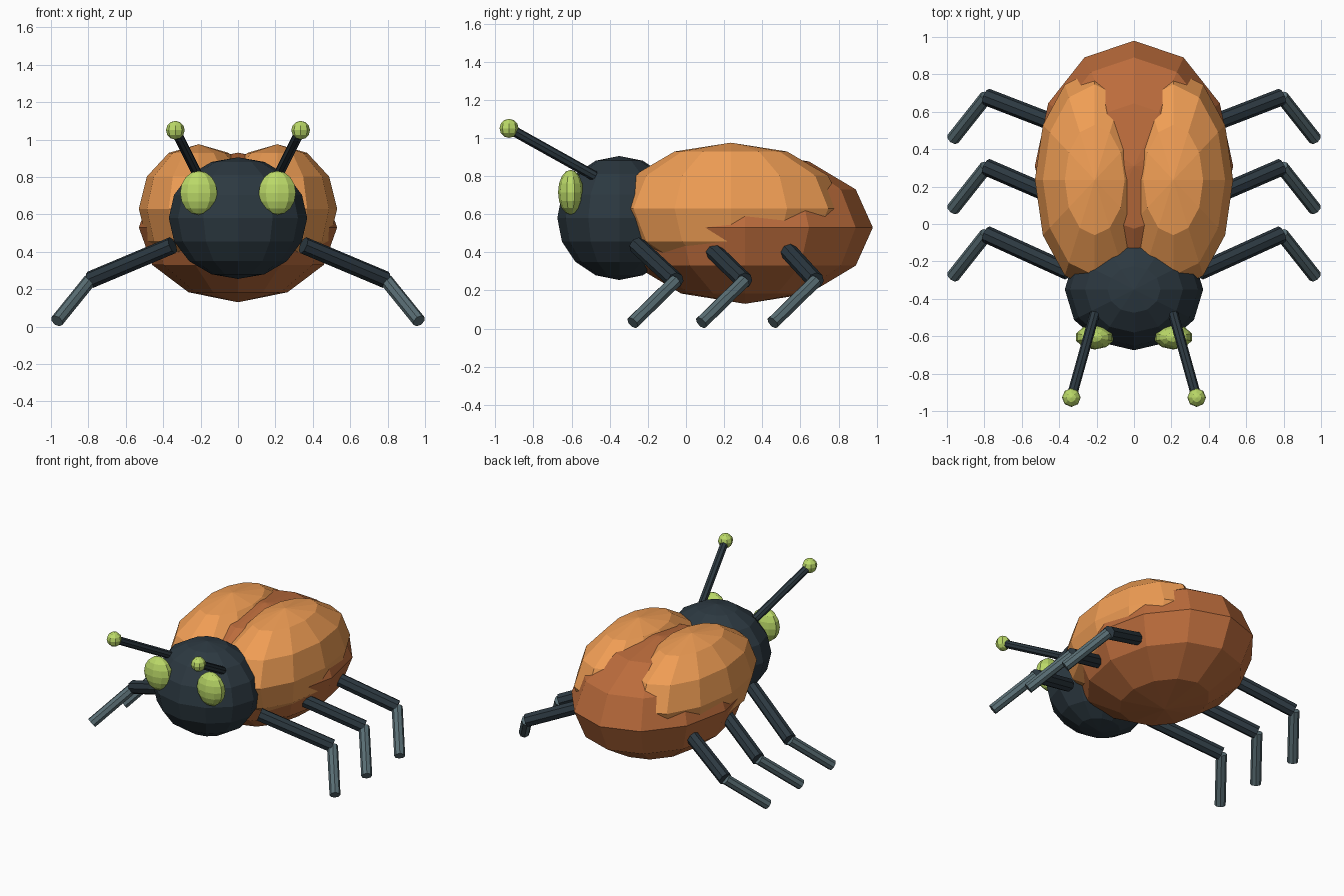
import bpy, bmesh
from mathutils import Vector, Matrix

if "Cube" in bpy.data.objects:
    bpy.data.objects.remove(bpy.data.objects["Cube"])


def material(name, rgb):
    m = bpy.data.materials.new(name)
    m.diffuse_color = (*rgb, 1)
    m.use_nodes = True
    m.node_tree.nodes["Principled BSDF"].inputs["Base Color"].default_value = m.diffuse_color
    return m


BROWN = material("brown shell", (0.50, 0.15, 0.045))
ORANGE = material("orange wing", (0.87, 0.34, 0.09))
DARK = material("dark slate", (0.025, 0.04, 0.052))
SLATE = material("light slate", (0.10, 0.155, 0.175))
LIME = material("lime", (0.50, 0.70, 0.14))


def finish(name, bm, mat):
    mesh = bpy.data.meshes.new(name)
    bm.to_mesh(mesh)
    bm.free()
    mesh.materials.append(mat)
    ob = bpy.data.objects.new(name, mesh)
    bpy.context.collection.objects.link(ob)
    return ob


def ellipsoid(name, centre, radii, segs, rings, mat):
    bm = bmesh.new()
    mtx = Matrix.Translation(centre) @ Matrix.Diagonal((*radii, 1))
    bmesh.ops.create_uvsphere(bm, u_segments=segs, v_segments=rings, radius=1, matrix=mtx)
    return finish(name, bm, mat)


def rod(name, a, b, r, mat, sides=8):
    a, b = Vector(a), Vector(b)
    bm = bmesh.new()
    mtx = Matrix.Translation((a + b) / 2) @ (b - a).to_track_quat('Z', 'Y').to_matrix().to_4x4()
    bmesh.ops.create_cone(bm, cap_ends=True, segments=sides, radius1=r, radius2=r,
                          depth=(b - a).length, matrix=mtx)
    return finish(name, bm, mat)


# Abdomen and head
ellipsoid("abdomen", (0, 0.31, 0.53), (0.53, 0.67, 0.40), 12, 6, BROWN)
ellipsoid("head", (0, -0.35, 0.58), (0.37, 0.325, 0.325), 12, 8, DARK)

for s, side in ((1, "left"), (-1, "right")):
    # Wing covers overlap the abdomen
    ellipsoid(f"{side}_wing_cover", (s * 0.21, 0.235, 0.63), (0.32, 0.59, 0.345), 12, 6, ORANGE)
    # Eyes and antennae
    ellipsoid(f"{side}_eye", (s * 0.21, -0.605, 0.715), (0.104, 0.066, 0.118), 10, 8, LIME)
    tip = (s * 0.335, -0.928, 1.05)
    rod(f"{side}_antenna", (s * 0.21, -0.48, 0.80), tip, 0.027, DARK)
    ellipsoid(f"{side}_antenna_tip", tip, (0.05, 0.05, 0.05), 8, 6, LIME)
    # Jointed legs
    for part, y, dy in (("front", -0.055, 0.20), ("middle", 0.305, 0.19), ("back", 0.68, 0.17)):
        knee = (s * 0.79, y, 0.25)
        rod(f"{side}_{part}_upper_leg", (s * 0.35, y - dy, 0.435), knee, 0.046, DARK)
        rod(f"{side}_{part}_lower_leg", knee, (s * 0.968, y - 0.225, 0.03), 0.036, SLATE)
